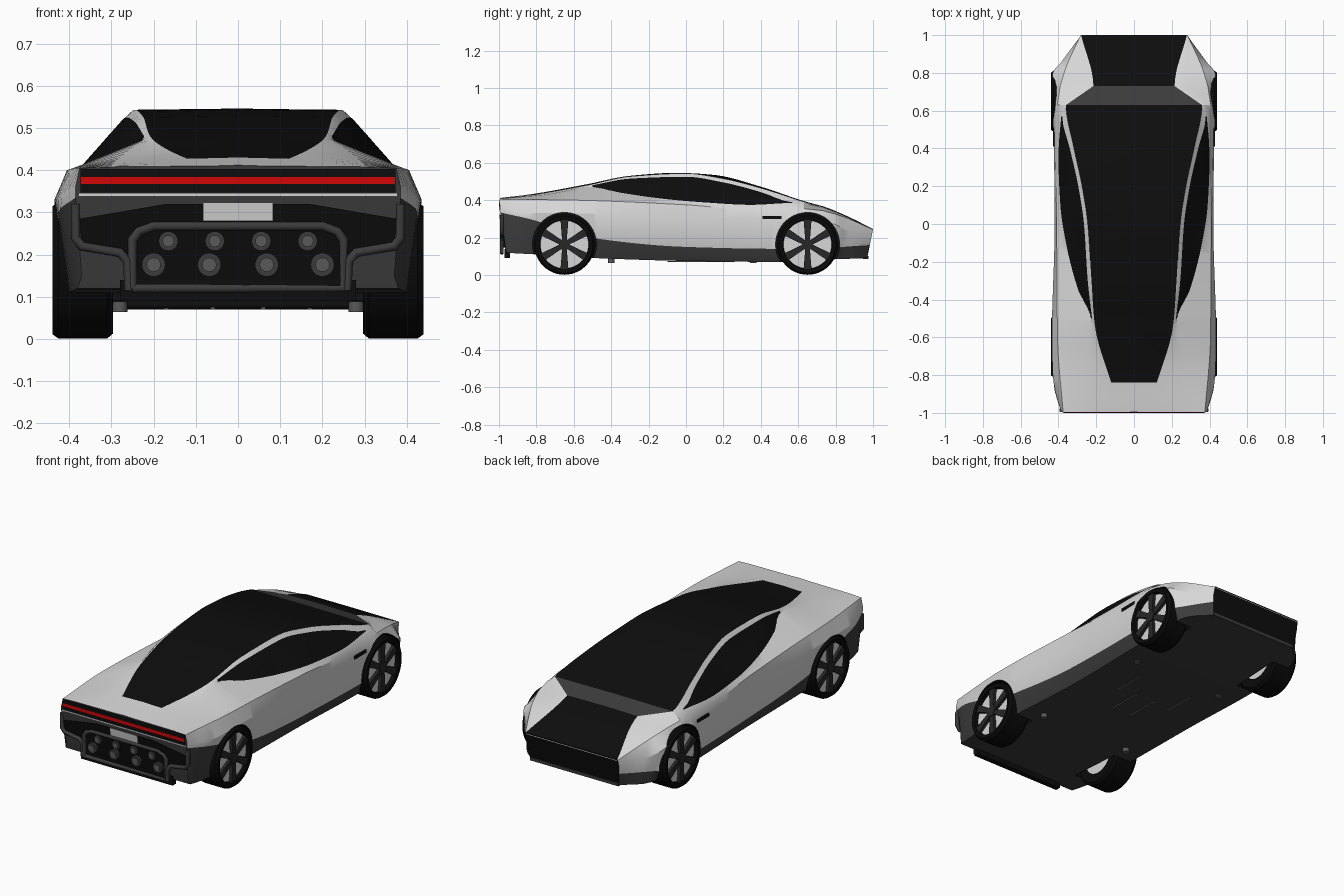
import bpy, bmesh, math
from mathutils import Matrix, Vector

if "Cube" in bpy.data.objects:
    bpy.data.objects.remove(bpy.data.objects["Cube"])


def material(name, r, g, b):
    m = bpy.data.materials.new(name)
    m.use_nodes = True
    m.diffuse_color = (r, g, b, 1)
    m.node_tree.nodes["Principled BSDF"].inputs["Base Color"].default_value = (r, g, b, 1)
    return m


silver = material("silver paint", .68, .68, .68)
dark = material("dark grey trim", .045, .045, .045)
black = material("black glass", .004, .004, .004)
red = material("red light", .65, .002, .002)
rubber = material("tyre rubber", .003, .003, .003)
spoke_grey = material("spoke grey", .02, .02, .02)
lens = material("lamp grey", .1, .1, .1)


def finish(name, bm, mats, smooth=True):
    bmesh.ops.recalc_face_normals(bm, faces=bm.faces)
    me = bpy.data.meshes.new(name)
    bm.to_mesh(me)
    bm.free()
    ob = bpy.data.objects.new(name, me)
    bpy.context.collection.objects.link(ob)
    for m in mats:
        me.materials.append(m)
    if smooth:
        shade(ob)
    return ob


def shade(ob):
    bpy.ops.object.select_all(action='DESELECT')
    ob.select_set(True)
    bpy.context.view_layer.objects.active = ob
    bpy.ops.object.shade_smooth_by_angle(angle=math.radians(24))


def cylinder(name, centre, radius, depth, axis, mat, segments=32):
    bm = bmesh.new()
    rot = Vector((0, 0, 1)).rotation_difference(Vector(axis)).to_matrix().to_4x4()
    bmesh.ops.create_cone(bm, cap_ends=True, segments=segments, radius1=radius, radius2=radius,
                          depth=depth, matrix=Matrix.Translation(centre) @ rot)
    return finish(name, bm, [mat])


def box(name, centre, size, mat):
    bm = bmesh.new()
    bmesh.ops.create_cube(bm, size=1, matrix=Matrix.Translation(centre) @ Matrix.Diagonal((*size, 1)))
    return finish(name, bm, [mat], False)


def prism(name, points, offset, mat):
    bm = bmesh.new()
    face = bm.faces.new([bm.verts.new(p) for p in points])
    ext = bmesh.ops.extrude_face_region(bm, geom=[face])
    bmesh.ops.translate(bm, vec=offset, verts=[v for v in ext["geom"] if isinstance(v, bmesh.types.BMVert)])
    return finish(name, bm, [mat], False)


def tube(name, points, radius, mat):
    cu = bpy.data.curves.new(name, 'CURVE')
    cu.dimensions = '3D'
    cu.bevel_depth, cu.bevel_resolution, cu.use_fill_caps = radius, 3, True
    sp = cu.splines.new('POLY')
    sp.points.add(len(points) - 1)
    for p, co in zip(sp.points, points):
        p.co = (*co, 1)
    cu.materials.append(mat)
    ob = bpy.data.objects.new(name, cu)
    bpy.context.collection.objects.link(ob)


# Lengthwise rails (y, x, z) from the floor up to the roof centre
floor = [(-1, .37, .15), (-.96, .38, .12), (-.8, .4, .11), (-.48, .39, .09), (0, .38, .075),
         (.48, .39, .07), (.82, .38, .085), (1, .27, .09)]
sill = [(-1, .385, .335), (-.84, .425, .3), (-.48, .425, .195), (0, .415, .15), (.48, .42, .14),
        (.8, .425, .145), (.84, .39, .15), (1, .28, .16)]
flank = [(-1, .385, .36), (-.8, .43, .33), (-.6, .435, .33), (0, .42, .3), (.45, .425, .3),
         (.65, .435, .29), (.8, .43, .27), (.85, .39, .24), (1, .285, .2)]
shoulder = [(-1, .375, .405), (-.6, .405, .4), (0, .41, .375), (.4, .415, .345), (.65, .405, .355),
            (.8, .37, .325), (1, .283, .243)]
window_base = [(-1, .3, .408), (-.75, .27, .43), (-.5, .228, .47), (-.35, .295, .44), (-.1, .36, .405),
               (.1, .39, .388), (.35, .4, .375), (.57, .385, .385), (.63, .375, .38), (.73, .28, .36),
               (1, .282, .244)]
window_top = [(-1, .2, .409), (-.75, .19, .437), (-.5, .222, .48), (-.3, .245, .515), (0, .265, .525),
              (.2, .295, .495), (.4, .34, .443), (.57, .38, .388), (.63, .37, .386), (.73, .25, .363),
              (1, .281, .245)]
canopy = [(-1, .06, .41), (-.84, .12, .427), (-.53, .208, .48), (-.3, .225, .527), (0, .245, .543),
          (.2, .275, .515), (.4, .318, .465), (.63, .36, .392), (.73, .215, .365), (1, .28, .245)]
ridge = [(-1, 0, .412), (-.84, 0, .43), (-.53, 0, .485), (-.3, 0, .53), (-.05, 0, .546), (.15, 0, .535),
         (.4, 0, .472), (.63, 0, .395), (.73, 0, .368), (.85, 0, .32), (1, 0, .246)]


def sample(rail, y, k):
    """Monotone cubic interpolation of coordinate k along a rail."""
    n = len(rail)
    i = max(j for j in range(n - 1) if rail[j][0] <= y + 1e-6)
    d = [(rail[j + 1][k] - rail[j][k]) / (rail[j + 1][0] - rail[j][0]) for j in range(n - 1)]

    def slope(j):
        if j == 0 or j == n - 1:
            return d[min(j, n - 2)]
        a, b = d[j - 1], d[j]
        return 0 if a * b <= 0 else 2 * a * b / (a + b)
    h = rail[i + 1][0] - rail[i][0]
    t = (y - rail[i][0]) / h
    return ((1 + 2 * t) * (1 - t) ** 2 * rail[i][k] + t * (1 - t) ** 2 * h * slope(i)
            + t * t * (3 - 2 * t) * rail[i + 1][k] + t * t * (t - 1) * h * slope(i + 1))


def tail_y(z):
    return -.994 + max(0, .34 - z) * .15


def place(x, y, z):
    if y < -.99:
        return (x, tail_y(z), z)
    if y > .9:
        y -= max(0, .245 - z) * 2 * (y - .9)
    return (x, y, z)


# Body shell lofted through the rails
marks = [-1, -.96, -.84, -.5, .57, .63, .73, .82, 1]
ys = marks + [i / 25 for i in range(-24, 25)
              if min(abs(i / 25 - m) for m in marks) > .015 and not .63 < i / 25 < .73]
ys.sort()
rails = [floor, sill, flank, shoulder, window_base, window_top, canopy, ridge]
bm = bmesh.new()
rings = []
for y in ys:
    half = [(0, sample(floor, y, 2))] + [(sample(r, y, 1), sample(r, y, 2)) for r in rails]
    ring = half + [(-x, z) for x, z in half[-2:0:-1]]
    rings.append([bm.verts.new(place(x, y, z)) for x, z in ring])
SILVER, DARK, BLACK = range(3)


def paint(seg, y):
    if seg < 2:
        return DARK
    if seg == 5 and -.5 < y < .57:
        return BLACK
    if seg == 7 and y > -.84:
        return DARK if .63 < y < .73 else BLACK
    return SILVER


count = len(rings[0])
for a, b, y0, y1 in zip(rings, rings[1:], ys, ys[1:]):
    for j in range(count):
        k = (j + 1) % count
        f = bm.faces.new((a[j], a[k], b[k], b[j]))
        f.material_index = paint(min(j, count - 1 - j), (y0 + y1) / 2)
bm.faces.new(rings[0]).material_index = DARK
bm.faces.new(rings[-1]).material_index = BLACK
body = finish("body", bm, [silver, dark, black], False)

# Wheel wells
for side in (-1, 1):
    for y in (-.65, .65):
        cutter = cylinder("well_cutter", (side * .39, y, .163), .171, .22, (1, 0, 0), black, 64)
        cutter.hide_render = True
        mod = body.modifiers.new("well", 'BOOLEAN')
        mod.operation, mod.solver, mod.object = 'DIFFERENCE', 'EXACT', cutter
        mod.material_mode = 'TRANSFER'
        bpy.context.view_layer.objects.active = body
        bpy.ops.object.modifier_apply(modifier=mod.name)
        bpy.data.objects.remove(cutter)
shade(body)


# Wheels: lathed tyre, rim dish, six spokes and hub
def wheel(name, side, y):
    centre = Vector((0, y, .163))
    bm = bmesh.new()
    profile = [(.1, .3), (.15, .296), (.162, .31), (.162, .425), (.152, .439), (.132, .436), (.128, .41)]
    loop = [bm.verts.new((side * x, y, .163 + r)) for r, x in profile]
    edges = [bm.edges.new(e) for e in zip(loop, loop[1:])]
    bmesh.ops.spin(bm, geom=loop + edges, cent=centre, axis=(1, 0, 0), angle=math.tau, steps=48,
                   use_merge=True)
    bmesh.ops.remove_doubles(bm, verts=bm.verts, dist=1e-5)
    finish(name + "_tyre", bm, [rubber])
    cylinder(name + "_rim", centre + Vector((side * .36, 0, 0)), .13, .11, (1, 0, 0), silver, 48)
    cylinder(name + "_hub", centre + Vector((side * .425, 0, 0)), .03, .022, (1, 0, 0), spoke_grey, 24)
    for i in range(6):
        rot = Matrix.Rotation(i * math.tau / 6, 3, 'X')
        pts = [centre + rot @ Vector((side * .412, w, r))
               for w, r in ((-.012, .015), (.012, .015), (.021, .131), (-.021, .131))]
        prism(name + "_spoke", pts, (side * .02, 0, 0), spoke_grey)


for side, s in ((-1, "right"), (1, "left")):
    wheel("tail_" + s + "_wheel", side, -.65)
    wheel("nose_" + s + "_wheel", side, .65)
    box(s + "_side_vent", (side * .425, .46, .308), (.009, .1, .016), black)


# Tail panels
def tail_plate(name, points, mat, lift=0):
    prism(name, [(x, tail_y(z) - lift, z) for x, z in points], (0, -.004, 0), mat)


def tail_strip(name, w, z0, z1, mat, lift=0):
    tail_plate(name, [(-w, z0), (w, z0), (w, z1), (-w, z1)], mat, lift)


tail_strip("tail_light_band", .373, .347, .403, black)
tail_strip("tail_light", .372, .367, .384, red, .002)
tail_strip("tail_bright_trim", .378, .338, .346, silver)
recess = [(.375, .285), (.17, .32), (-.17, .32), (-.375, .285), (-.37, .215), (-.26, .2),
          (-.25, .12), (.25, .12), (.26, .2), (.37, .215)]
tail_plate("bumper_recess", recess, black)
tail_strip("number_plate", .083, .28, .324, silver, .004)
box("tail_skid", (0, -.955, .115), (.56, .03, .05), black)

# Tubular bumper guard
bar_y = -.985
guard = [(-.25, .12), (-.25, .235), (-.235, .255), (-.2, .268), (.2, .268), (.235, .255), (.25, .235),
         (.25, .12), (-.25, .12)]
tube("bumper_guard", [(x, bar_y, z) for x, z in guard], .011, dark)
for s in (-1, 1):
    side_bar = [(.385, .32), (.385, .24), (.37, .22), (.28, .205), (.262, .185), (.258, .115)]
    tube("bumper_side_bar", [(s * x, bar_y, z) for x, z in side_bar], .011, dark)
    for x, z, r in ((.055, .232, .023), (.165, .232, .023), (.068, .176, .028), (.2, .176, .028)):
        cylinder("fog_lamp", (s * x, -.975, z), r, .03, (0, 1, 0), dark, 24)
        cylinder("fog_lamp_lens", (s * x, -.988, z), r * .6, .012, (0, 1, 0), lens, 24)

# Nose lip and bright hood edge
box("nose_lip", (0, .962, .094), (.54, .03, .016), dark)
box("hood_edge", (0, .996, .24), (.56, .006, .006), silver)

# Underside details
for s in (-1, 1):
    for y in (-.4, .36):
        cylinder("jack_point", (s * .28, y, .076), .018, .024, (0, 0, 1), lens, 20)
    for x, y in ((.06, 0), (.17, .16)):
        box("floor_slot", (s * x, y, .073), (.01, .2, .006), lens)
